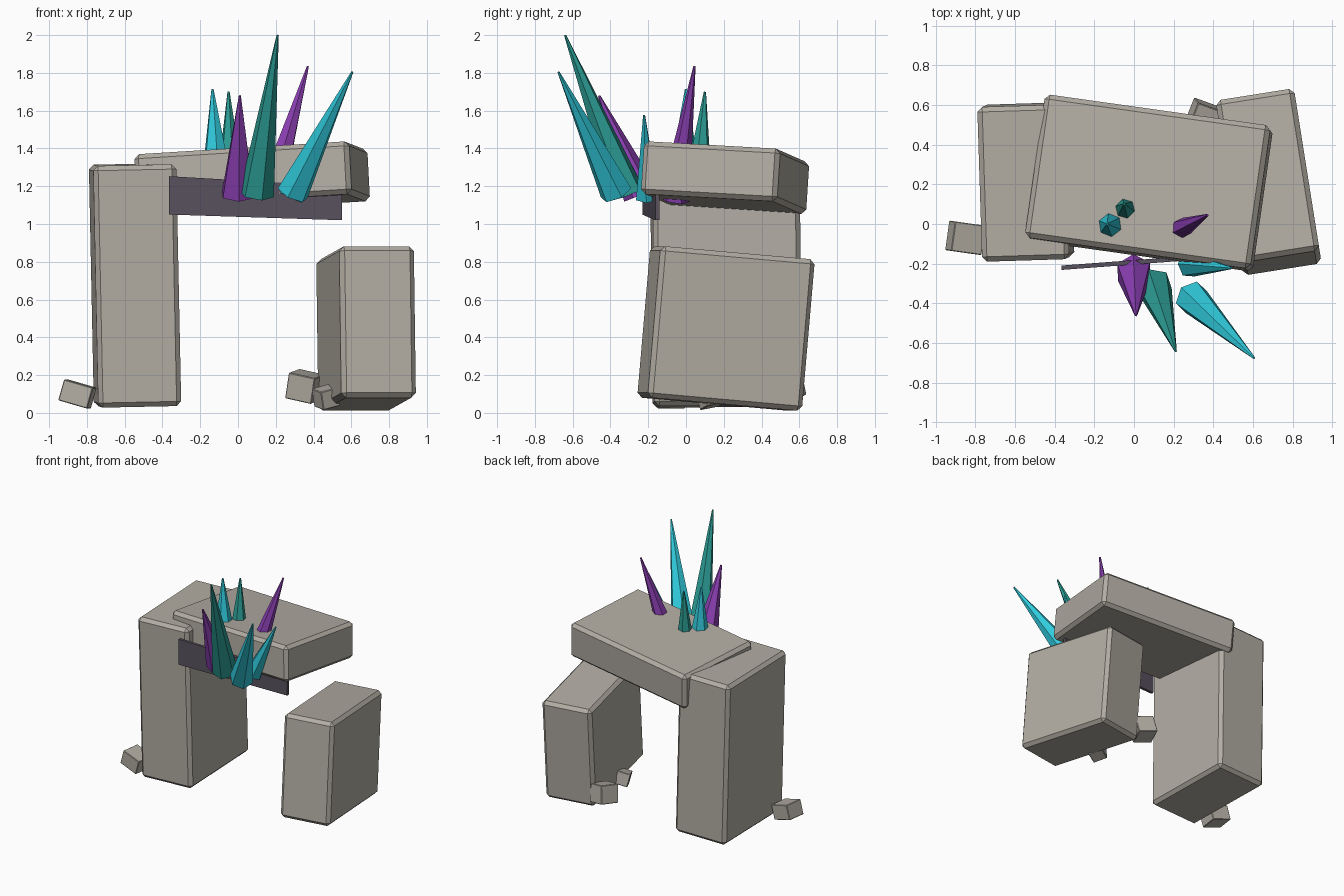
import bpy, bmesh
from math import radians
from mathutils import Vector, Matrix, Euler

if "Cube" in bpy.data.objects:
    bpy.data.objects.remove(bpy.data.objects["Cube"])


def material(name, rgb):
    m = bpy.data.materials.new(name)
    m.diffuse_color = (*rgb, 1)
    m.use_nodes = True
    m.node_tree.nodes["Principled BSDF"].inputs["Base Color"].default_value = m.diffuse_color
    return m


STONE = material("stone", (0.45, 0.42, 0.37))
DARK = material("dark_stone", (0.10, 0.085, 0.115))
CYAN = material("cyan", (0.03, 0.60, 0.72))
TEAL = material("teal", (0.025, 0.34, 0.30))
PURPLE = material("purple", (0.26, 0.05, 0.45))


def finish(name, bm, mat):
    bmesh.ops.recalc_face_normals(bm, faces=bm.faces)
    me = bpy.data.meshes.new(name)
    bm.to_mesh(me)
    bm.free()
    me.materials.append(mat)
    ob = bpy.data.objects.new(name, me)
    bpy.context.collection.objects.link(ob)
    return ob


def block(name, loc, size, rot, bevel=0.025):
    bm = bmesh.new()
    bmesh.ops.create_cube(bm, size=1, matrix=Matrix.Diagonal((*size, 1)))
    if bevel:
        bmesh.ops.bevel(bm, geom=bm.edges[:], offset=bevel, segments=1, affect='EDGES')
    turn = Euler([radians(a) for a in rot]).to_matrix().to_4x4()
    bm.transform(Matrix.Translation(loc) @ turn)
    return finish(name, bm, STONE)


def crystal(name, base, tip, radius, mat):
    base, tip = Vector(base), Vector(tip)
    axis = tip - base
    bm = bmesh.new()
    bmesh.ops.create_cone(bm, cap_ends=True, segments=6, radius1=radius,
                          radius2=0.006, depth=axis.length)
    turn = axis.to_track_quat('Z', 'Y').to_matrix().to_4x4()
    bm.transform(Matrix.Translation((base + tip) / 2) @ turn)
    return finish(name, bm, mat)


# Standing stones and the slab lying across them
block("left_pillar", (-0.545, 0.212, 0.675), (0.44, 0.78, 1.28), (0.5, -1.2, 1.8))
block("right_pillar", (0.678, 0.212, 0.447), (0.40, 0.83, 0.805), (-5, 0, 9))
block("lintel_slab", (0.075, 0.207, 1.245), (1.15, 0.73, 0.28), (-3.2, -3.5, -8))

# Loose chips at the feet
block("left_chip", (-0.85, -0.07, 0.1), (0.16, 0.15, 0.115), (0, 16, -8), 0.004)
block("back_chip", (0.355, 0.53, 0.14), (0.15, 0.15, 0.14), (8, 12, -20), 0.004)
block("inner_chip", (0.465, 0.13, 0.083), (0.10, 0.11, 0.10), (10, -14, 25), 0.004)

# Thin dark plate along the front of the slab
bm = bmesh.new()
outline = [(-0.365, 1.05), (0.55, 1.02), (0.55, 1.20), (-0.365, 1.253)]
rings = [[bm.verts.new((x, -0.193 + 0.075 * x + d, z)) for x, z in outline]
         for d in (-0.011, 0.011)]
for r in rings:
    bm.faces.new(r)
for i in range(4):
    j = (i + 1) % 4
    bm.faces.new((rings[0][i], rings[0][j], rings[1][j], rings[1][i]))
finish("dark_plate", bm, DARK)

# Crystal cluster on the front edge
crystal("front_purple_crystal", (0, -0.24, 1.155), (0.01, -0.46, 1.68), 0.095, PURPLE)
crystal("front_teal_crystal", (0.10, -0.31, 1.16), (0.21, -0.64, 2.0), 0.093, TEAL)
crystal("front_cyan_crystal", (0.29, -0.37, 1.165), (0.605, -0.675, 1.805), 0.088, CYAN)
crystal("small_cyan_crystal", (0.28, -0.205, 1.14), (0.49, -0.222, 1.575), 0.066, CYAN)

# Crystals growing up through the slab
crystal("top_purple_crystal", (0.166, -0.06, 1.13), (0.37, 0.045, 1.835), 0.08, PURPLE)
crystal("top_cyan_crystal", (-0.11, -0.01, 1.15), (-0.135, 0.0, 1.715), 0.098, CYAN)
crystal("top_teal_crystal", (-0.04, 0.06, 1.15), (-0.05, 0.10, 1.70), 0.083, TEAL)
